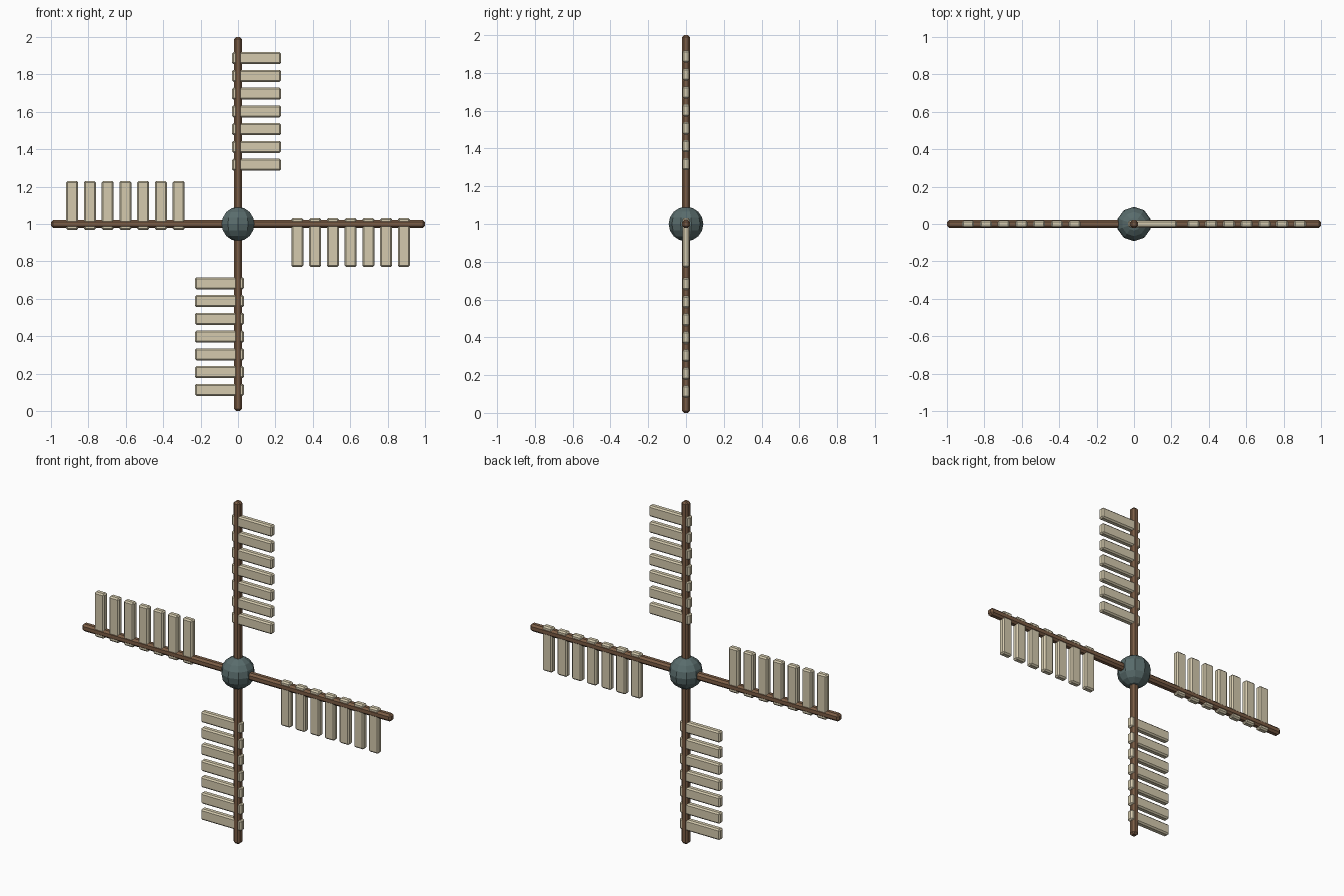
import bpy, math
from mathutils import Matrix, Vector

if "Cube" in bpy.data.objects:
    bpy.data.objects.remove(bpy.data.objects["Cube"])

CENTRE = Vector((0, 0, 1))


def material(name, rgb):
    m = bpy.data.materials.new(name)
    m.diffuse_color = (*rgb, 1)
    m.use_nodes = True
    m.node_tree.nodes["Principled BSDF"].inputs["Base Color"].default_value = m.diffuse_color
    return m


wood = material("dark_wood", (0.20, 0.11, 0.06))
pale = material("pale_wood", (0.66, 0.59, 0.42))
iron = material("iron", (0.10, 0.15, 0.15))


def beam(name, size, offset, angle, bevel, mat):
    """Chamfered box placed relative to the hub, turned about the y axis."""
    bpy.ops.mesh.primitive_cube_add(size=1)
    ob = bpy.context.object
    ob.name = name
    rot = Matrix.Rotation(angle, 4, 'Y')
    ob.data.transform(Matrix.Diagonal((*size, 1)))
    ob.matrix_world = Matrix.Translation(CENTRE) @ rot @ Matrix.Translation(offset)
    mod = ob.modifiers.new("chamfer", 'BEVEL')
    mod.width = bevel
    mod.segments = 1
    ob.data.materials.append(mat)
    return ob


# Two crossing stocks
for i in range(2):
    beam(f"stock_{i + 1}", (0.042, 0.042, 2.0), (0, 0, 0), i * math.pi / 2, 0.011, wood)

# Four sails of seven slats, each a quarter turn from the last
for s in range(4):
    for k in range(7):
        beam(f"sail_{s + 1}_slat_{k + 1}", (0.262, 0.037, 0.064),
             (0.099, 0, 0.317 + k * 0.095), s * math.pi / 2, 0.008, pale)

# Faceted hub
bpy.ops.mesh.primitive_uv_sphere_add(segments=10, ring_count=8, radius=0.092, location=CENTRE)
hub = bpy.context.object
hub.name = "hub"
hub.data.materials.append(iron)
